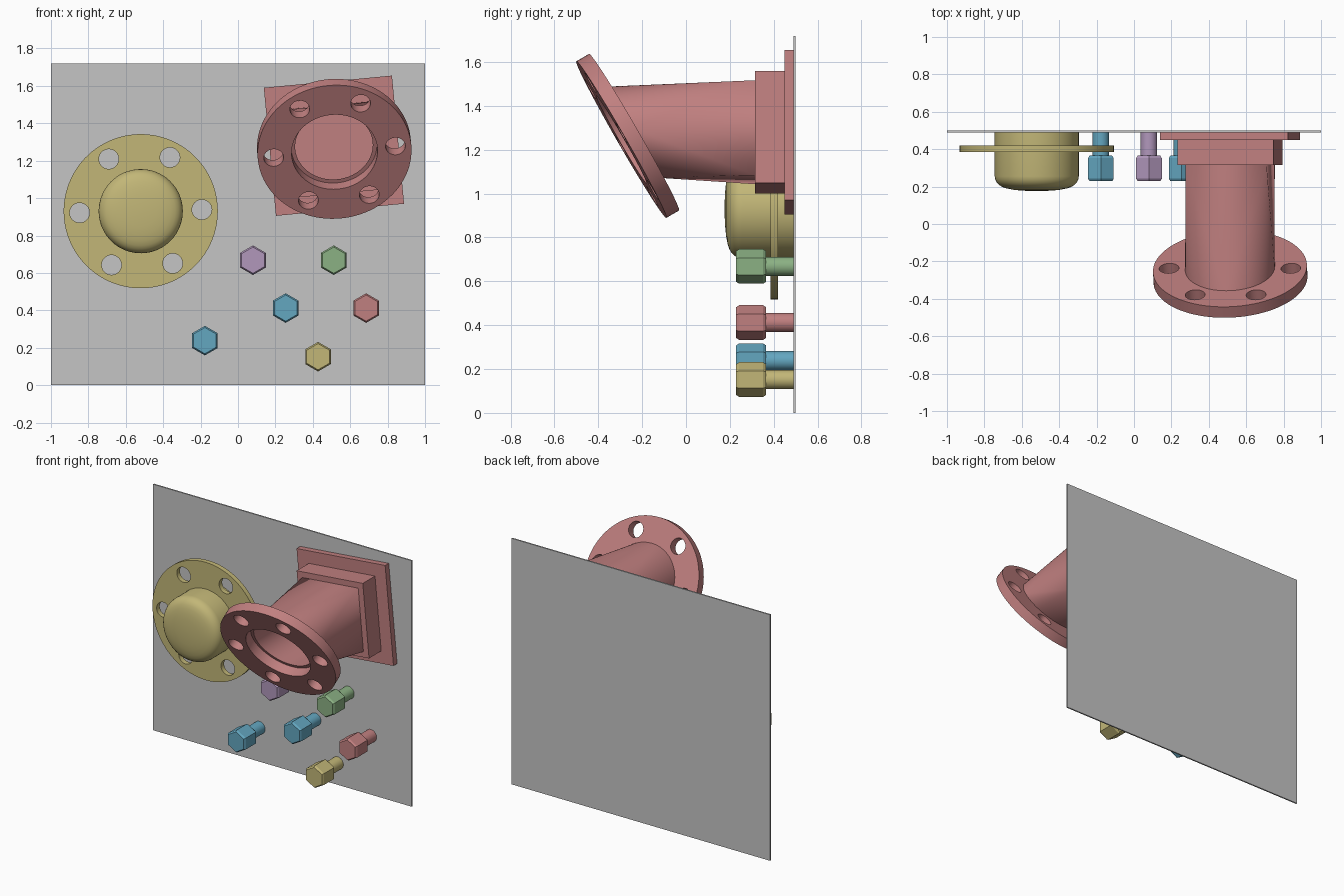
import bpy
import bmesh
from math import sin, cos, pi, radians, sqrt
from mathutils import Matrix, Vector

cube = bpy.data.objects.get("Cube")
if cube:
    bpy.data.objects.remove(cube, do_unlink=True)


def material(name, r, g, b):
    m = bpy.data.materials.new(name)
    m.use_nodes = True
    m.diffuse_color = (r, g, b, 1)
    m.node_tree.nodes["Principled BSDF"].inputs["Base Color"].default_value = (r, g, b, 1)
    return m


GREY = material("light_grey", 0.56, 0.56, 0.56)
RED = material("dusty_red", 0.53, 0.215, 0.215)
YELLOW = material("mustard", 0.54, 0.47, 0.185)
PURPLE = material("lilac", 0.44, 0.31, 0.50)
GREEN = material("leaf_green", 0.26, 0.44, 0.23)
BLUE = material("sky_blue", 0.127, 0.385, 0.53)


def finish(name, bm, mat, matrix):
    bmesh.ops.recalc_face_normals(bm, faces=bm.faces)
    bm.transform(matrix)
    me = bpy.data.meshes.new(name)
    bm.to_mesh(me)
    bm.free()
    me.materials.append(mat)
    for p in me.polygons:
        p.use_smooth = True
    me.set_sharp_from_angle(angle=radians(30))
    ob = bpy.data.objects.new(name, me)
    bpy.context.collection.objects.link(ob)
    return ob


def circle(bm, r, n=64, x=0, y=0, z=0, phase=0):
    return [bm.verts.new((x + r * cos(phase + 2 * pi * i / n),
                          y + r * sin(phase + 2 * pi * i / n), z)) for i in range(n)]


def bridge(bm, a, b):
    for i in range(len(a)):
        j = (i + 1) % len(a)
        bm.faces.new((a[i], a[j], b[j], b[i]))


def loft(name, profile, mat, matrix, n=64, phase=0):
    """Stack of regular polygons (radius, height), capped at both ends."""
    bm = bmesh.new()
    rings = [circle(bm, r, n, z=z, phase=phase) for r, z in profile]
    for a, b in zip(rings, rings[1:]):
        bridge(bm, a, b)
    bm.faces.new(rings[0])
    bm.faces.new(rings[-1])
    return finish(name, bm, mat, matrix)


def square_block(name, side, z0, z1, mat, matrix):
    r = side / sqrt(2)
    return loft(name, [(r, z0), (r, z1)], mat, matrix, 4, pi / 4)


def bolted_ring(name, radius, bore, thickness, mat, matrix):
    """Disc with a centre bore and six bolt holes, rising along local z."""
    bm = bmesh.new()
    loops = [circle(bm, radius, 96), circle(bm, bore)]
    for k in range(6):
        a = k * pi / 3
        loops.append(circle(bm, 0.053, 32, 0.327 * cos(a), 0.327 * sin(a)))
    edges = [bm.edges.new((l[i - 1], l[i])) for l in loops for i in range(len(l))]
    bmesh.ops.triangle_fill(bm, use_beauty=True, edges=edges, normal=(0, 0, 1))
    ext = bmesh.ops.extrude_face_region(bm, geom=bm.faces[:], use_keep_orig=True)
    top = [v for v in ext["geom"] if isinstance(v, bmesh.types.BMVert)]
    bmesh.ops.translate(bm, verts=top, vec=(0, 0, thickness))
    return finish(name, bm, mat, matrix)


def facing(x, z, roll=0):
    """Local z points to the front, local y points up."""
    return (Matrix.Translation((x, 0, z)) @ Matrix.Rotation(-radians(roll), 4, 'Y')
            @ Matrix.Rotation(pi / 2, 4, 'X'))


# Back plate
bm = bmesh.new()
bmesh.ops.create_cube(bm, size=1)
finish("back_plate", bm, GREY,
       Matrix.Translation((0, 0.495, 0.86)) @ Matrix.Diagonal((2, 0.01, 1.72, 1)))

# Round cap with bolted flange
cap = facing(-0.52, 0.93, 1.5)
dome = [(0.225, -0.49), (0.225, -0.255), (0.222, -0.238), (0.214, -0.222), (0.201, -0.208),
        (0.184, -0.198), (0.16, -0.19), (0.125, -0.183), (0.085, -0.179), (0.04, -0.1765),
        (0.005, -0.176)]
loft("cap_dome", dome, YELLOW, cap)
bolted_ring("cap_flange", 0.412, 0.22, 0.034, YELLOW, cap @ Matrix.Translation((0, 0, -0.42)))

# Square to round duct: base, collar, slanted flange
duct = facing(0.513, 1.28, 5.4)
square_block("duct_base", 0.688, -0.49, -0.45, RED, duct)
square_block("duct_collar", 0.514, -0.455, -0.315, RED, duct)
slant = Matrix.Translation((0, 0, 0.237)) @ Matrix.Rotation(radians(30), 4, 'X')
bolted_ring("duct_flange", 0.412, 0.23, 0.067, RED, duct @ slant)

# Duct body: hull between a square and the slanted circle, with a hollow bore
bm = bmesh.new()
rim = circle(bm, 0.24)
bmesh.ops.transform(bm, matrix=slant, verts=rim)
foot = circle(bm, 0.435 / sqrt(2), 4, z=-0.315, phase=pi / 4)
bmesh.ops.convex_hull(bm, input=rim + foot)
ends = [f for f in bm.faces
        if all(v in rim for v in f.verts) or all(v in foot for v in f.verts)]
bmesh.ops.delete(bm, geom=ends, context='FACES')
mouth = circle(bm, 0.208)
bmesh.ops.transform(bm, matrix=slant, verts=mouth)
floor = [bm.verts.new(Vector((v.co.x, v.co.y, -0.315))) for v in mouth]
bridge(bm, rim, mouth)
bridge(bm, mouth, floor)
finish("duct_body", bm, RED, duct)

# Loose hex bolts
bolts = [("lilac", PURPLE, 0.08, 0.668), ("green", GREEN, 0.512, 0.668),
         ("blue_upper", BLUE, 0.255, 0.412), ("red", RED, 0.685, 0.412),
         ("blue_lower", BLUE, -0.177, 0.238), ("yellow", YELLOW, 0.428, 0.152)]
for label, mat, x, z in bolts:
    at = facing(x, z)
    head = [(0.07, -0.365), (0.079, -0.352), (0.079, -0.242), (0.07, -0.229)]
    loft(label + "_bolt_head", head, mat, at, 6, pi / 2)
    loft(label + "_bolt_shank", [(0.044, -0.49), (0.044, -0.36)], mat, at, 32)
